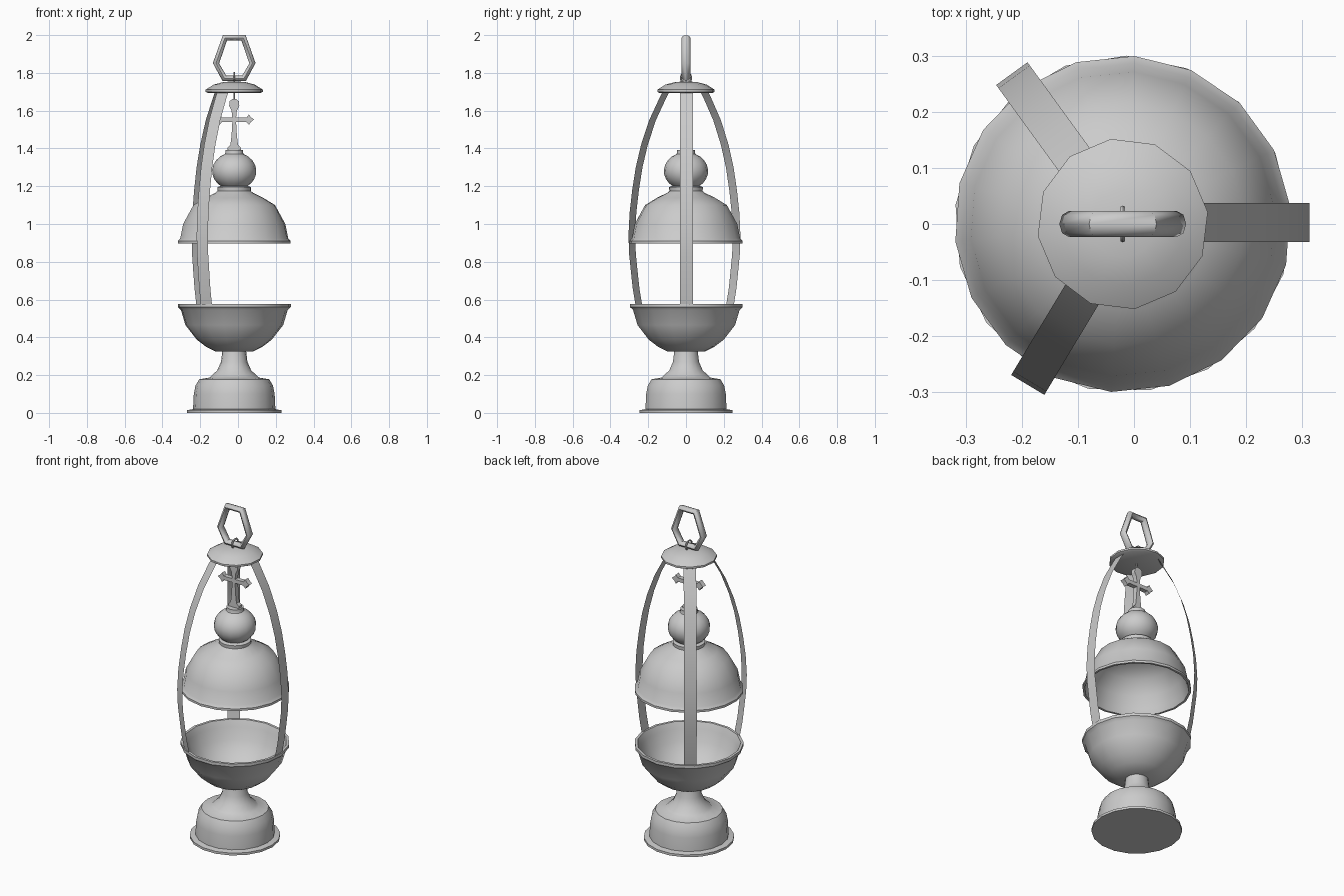
import bpy, bmesh, math
from mathutils import Matrix, Vector

cube = bpy.data.objects.get("Cube")
if cube:
    bpy.data.objects.remove(cube, do_unlink=True)

AXIS = Vector((-0.02, 0, 0))

metal = bpy.data.materials.new("grey_metal")
metal.use_nodes = True
GREY = (0.6, 0.6, 0.6, 1)
metal.diffuse_color = GREY
metal.node_tree.nodes["Principled BSDF"].inputs["Base Color"].default_value = GREY


def finish(name, bm, angle=40, recalc=True):
    """Turn a bmesh into a shaded object on the vessel's axis."""
    if recalc:
        bmesh.ops.recalc_face_normals(bm, faces=bm.faces)
    mesh = bpy.data.meshes.new(name)
    bm.to_mesh(mesh)
    bm.free()
    mesh.materials.append(metal)
    ob = bpy.data.objects.new(name, mesh)
    ob.location = AXIS
    bpy.context.collection.objects.link(ob)
    bpy.ops.object.select_all(action='DESELECT')
    ob.select_set(True)
    bpy.context.view_layer.objects.active = ob
    bpy.ops.object.shade_smooth_by_angle(angle=math.radians(angle))
    return ob


def lathe(name, profile, sides, turn=0.0):
    """Spin an (r, z) profile around the vertical axis."""
    bm = bmesh.new()
    verts = [bm.verts.new((r, 0, z)) for r, z in profile]
    edges = [bm.edges.new(pair) for pair in zip(verts, verts[1:])]
    bmesh.ops.rotate(bm, verts=verts, matrix=Matrix.Rotation(math.radians(turn), 3, 'Z'))
    bmesh.ops.spin(bm, geom=verts + edges, cent=(0, 0, 0), axis=(0, 0, 1),
                   angle=math.tau, steps=sides, use_duplicate=False)
    bmesh.ops.remove_doubles(bm, verts=bm.verts, dist=0.0005)
    return finish(name, bm)


# Foot and neck
lathe("foot", [(0, 0), (.249, 0), (.249, .014), (.218, .02), (.214, .10), (.205, .145),
               (.185, .178), (.13, .187), (.117, .2), (.09, .225), (.07, .27),
               (.062, .335), (0, .335)], 18)

# Open bowl: outer wall, rim, inner wall
lathe("bowl", [(0, .322), (.1, .325), (.15, .35), (.2, .388), (.26, .465), (.284, .545),
               (.3, .56), (.3, .577), (.285, .577), (.268, .54), (.245, .472),
               (.19, .402), (.1, .345), (0, .338)], 17, 4)

# Hollow domed lid with collar, ball and top ring
lathe("lid", [(0, 1.14), (.08, 1.14), (.15, 1.115), (.205, 1.08), (.256, 1.0), (.275, .93),
              (.287, .897), (.3, .897), (.3, .91), (.287, .925), (.272, 1.0), (.217, 1.1),
              (.155, 1.138), (.1, 1.165), (.088, 1.175), (.09, 1.195), (.07, 1.202),
              (0, 1.202)], 18, 6)
ball = [(.117 * math.cos(a), 1.28 + .1 * math.sin(a))
        for a in [math.radians(d) for d in range(-55, 66, 15)]]
lathe("lid_ball", [(0, 1.195), (.072, 1.195)] + ball +
      [(.047, 1.378), (.047, 1.392), (0, 1.392)], 16)

# Cross finial: half outline mirrored, then thickened
half = [(.035, 1.385), (.035, 1.405), (.02, 1.42), (.014, 1.47), (.01, 1.54), (.065, 1.54),
        (.078, 1.525), (.088, 1.54), (.105, 1.553), (.088, 1.566), (.078, 1.58),
        (.065, 1.563), (.01, 1.563), (.014, 1.6), (.027, 1.625), (.024, 1.65), (.01, 1.662)]
bm = bmesh.new()
outline = half + [(-x, z) for x, z in reversed(half)]
face = bm.faces.new([bm.verts.new((x, -.014, z)) for x, z in outline])
ext = bmesh.ops.extrude_face_region(bm, geom=[face])
bmesh.ops.translate(bm, vec=(0, .028, 0),
                    verts=[g for g in ext["geom"] if isinstance(g, bmesh.types.BMVert)])
finish("cross", bm, 30)

# Thin rod from the cross to the cap
lathe("hanging_rod", [(0, 1.65), (.005, 1.65), (.005, 1.72), (0, 1.72)], 6)

# Cap that joins the straps
lathe("cap", [(0, 1.693), (.14, 1.693), (.153, 1.7), (.153, 1.711), (.11, 1.738),
              (.06, 1.751), (0, 1.756)], 12, 8)

# Three curved ribbon straps
STRAP = [(.115, 1.71), (.14, 1.67), (.205, 1.55), (.255, 1.42), (.288, 1.3), (.31, 1.18),
         (.326, 1.06), (.333, .94), (.329, .84), (.319, .757), (.307, .66), (.29, .572)]
for name, heading in (("left_strap", 0), ("back_right_strap", 126), ("front_right_strap", 239)):
    bm = bmesh.new()
    rows = [[bm.verts.new((r, y, z)) for y in (-.032, .037)] for r, z in STRAP]
    for (a, b), (c, d) in zip(rows, rows[1:]):
        bm.faces.new((a, c, d, b))
    bmesh.ops.rotate(bm, verts=bm.verts, matrix=Matrix.Rotation(math.radians(heading), 3, 'Z'))
    finish(name, bm, recalc=False)


def closed_tube(name, centres, arms, depth_axis, depth, sides):
    """Closed tube: each ring spans an in-plane arm and a depth axis."""
    bm = bmesh.new()
    rings = []
    for c, arm in zip(centres, arms):
        rings.append([bm.verts.new(c + arm * math.cos(math.tau * k / sides)
                                   + depth_axis * depth * math.sin(math.tau * k / sides))
                      for k in range(sides)])
    for i, ring in enumerate(rings):
        nxt = rings[(i + 1) % len(rings)]
        for k in range(sides):
            j = (k + 1) % sides
            bm.faces.new((ring[k], ring[j], nxt[j], nxt[k]))
    finish(name, bm, 50)


# Six-cornered carrying link
right_outer = [(.06, 2.0), (.113, 1.852), (.062, 1.757)]
right_inner = [(.038, 1.972), (.08, 1.85), (.042, 1.785)]


def both_sides(points):
    pts = points + [(-x, z) for x, z in reversed(points)]
    return [Vector((x, 0, z)) for x, z in pts]


outer, inner = both_sides(right_outer), both_sides(right_inner)
closed_tube("carrying_link", [(o + i) / 2 for o, i in zip(outer, inner)],
            [(o - i) / 2 for o, i in zip(outer, inner)], Vector((0, 1, 0)), .023, 8)

# Small wire eye through the link
spokes = [Vector((0, math.cos(math.tau * k / 12), math.sin(math.tau * k / 12))) for k in range(12)]
closed_tube("cap_eye", [Vector((0, 0, 1.773)) + s * .028 for s in spokes],
            [s * .005 for s in spokes], Vector((1, 0, 0)), .005, 6)
